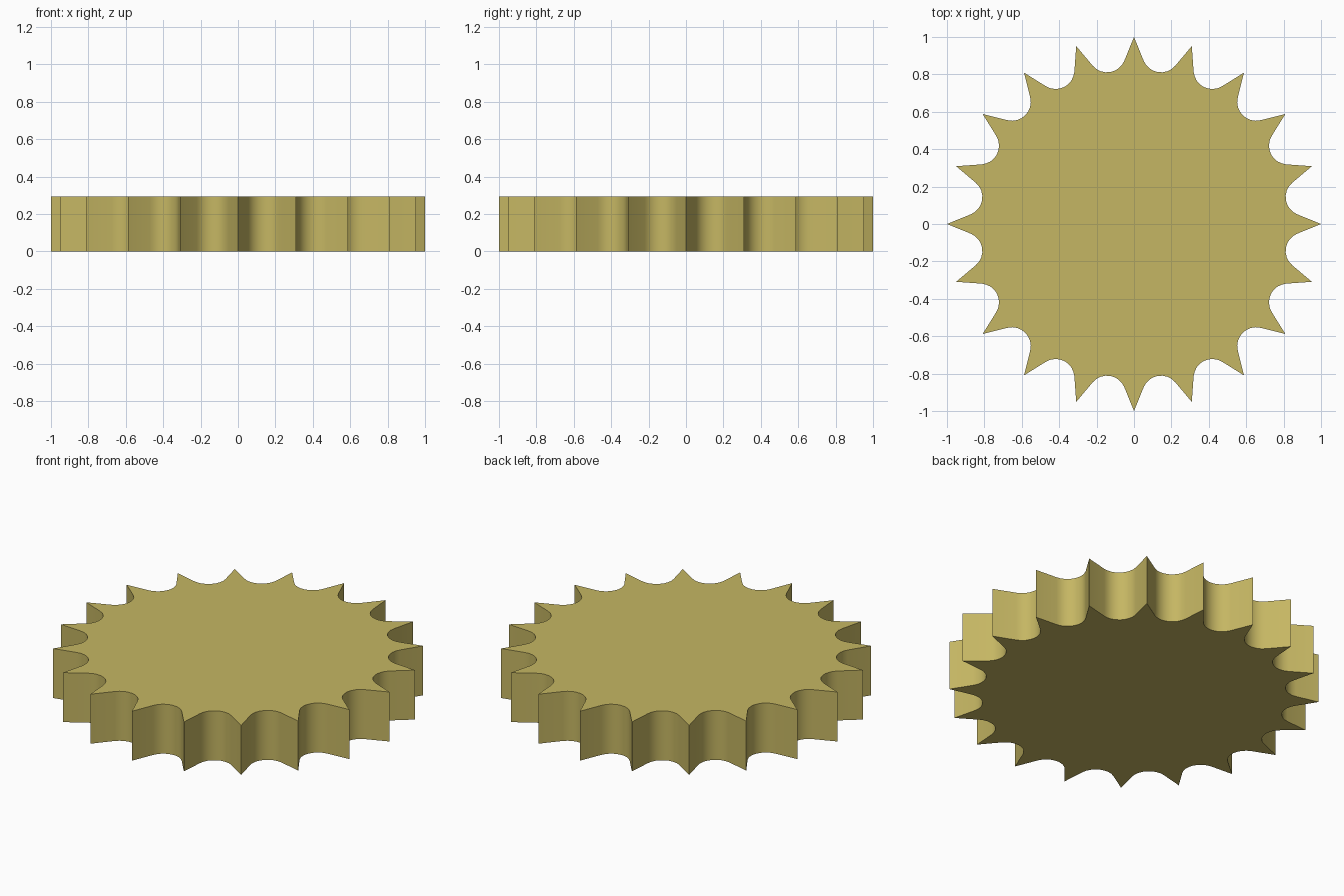
import bpy, bmesh, math

if "Cube" in bpy.data.objects:
    bpy.data.objects.remove(bpy.data.objects["Cube"])

TEETH, HEIGHT = 20, 0.295
STEP = 2 * math.pi / TEETH
SEAT_R, SEAT_C, SEGS = 0.1, 0.922, 8   # rounded valley: radius, centre distance, segments

# Angle at which the tooth flank is tangent to the valley arc
tip_t, tip_r = math.sin(STEP / 2), math.cos(STEP / 2) - SEAT_C
end = math.atan2(tip_r, tip_t) - math.acos(SEAT_R / math.hypot(tip_t, tip_r))

# Gear outline: sharp tip, then rounded valley
outline = []
for k in range(TEETH):
    a = k * STEP
    outline.append((math.cos(a), math.sin(a)))
    m = a + STEP / 2
    for i in range(SEGS + 1):
        b = (-math.pi - end) + (math.pi + 2 * end) * i / SEGS
        t, r = SEAT_R * math.cos(b), SEAT_C + SEAT_R * math.sin(b)
        outline.append((r * math.cos(m) - t * math.sin(m),
                        r * math.sin(m) + t * math.cos(m)))

# Extruded gear wheel
bm = bmesh.new()
face = bm.faces.new([bm.verts.new((x, y, 0)) for x, y in outline])
ext = bmesh.ops.extrude_face_region(bm, geom=[face], use_keep_orig=True)
for v in ext["geom"]:
    if isinstance(v, bmesh.types.BMVert):
        v.co.z = HEIGHT
bmesh.ops.recalc_face_normals(bm, faces=bm.faces[:])
mesh = bpy.data.meshes.new("gear_wheel")
bm.to_mesh(mesh)
bm.free()
gear = bpy.data.objects.new("gear_wheel", mesh)
bpy.context.collection.objects.link(gear)

# Brass colour
mat = bpy.data.materials.new("brass yellow")
mat.diffuse_color = (0.56, 0.47, 0.125, 1)
mat.use_nodes = True
mat.node_tree.nodes["Principled BSDF"].inputs["Base Color"].default_value = mat.diffuse_color
mesh.materials.append(mat)

# Smooth valleys, crisp tips and rims
bpy.context.view_layer.objects.active = gear
gear.select_set(True)
bpy.ops.object.shade_smooth_by_angle(angle=math.radians(30))
